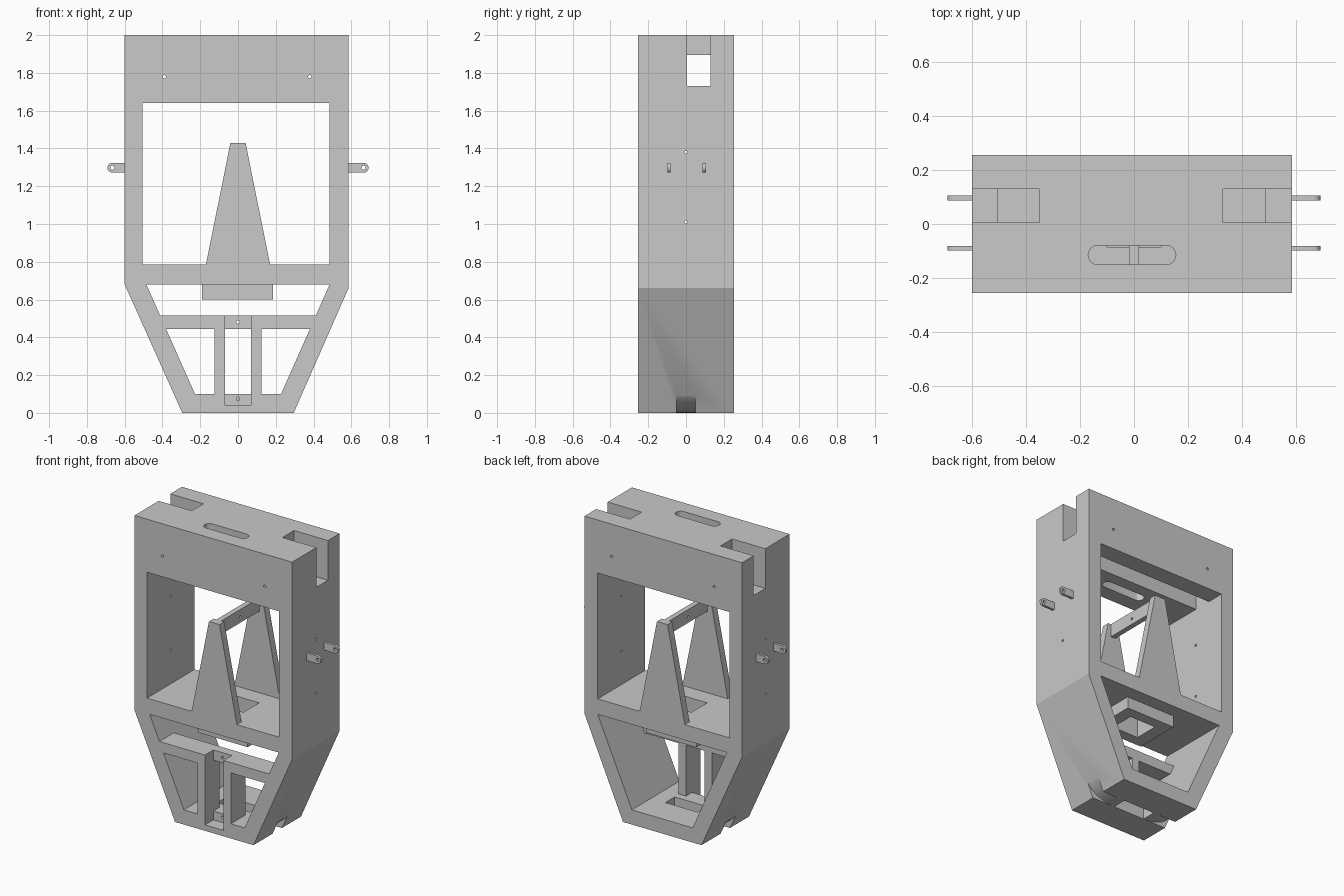
import bpy, bmesh, math

if "Cube" in bpy.data.objects:
    bpy.data.objects.remove(bpy.data.objects["Cube"])

grey = bpy.data.materials.new("plain grey")
grey.diffuse_color = (0.585, 0.585, 0.585, 1)
grey.use_nodes = True
grey.node_tree.nodes["Principled BSDF"].inputs["Base Color"].default_value = grey.diffuse_color


def prism(name, pts, lo, hi, axis="y"):
    """Extrude a 2D outline along y (xz outline), z (xy outline) or x (yz outline)."""
    place = {"y": lambda a, b, t: (a, t, b),
             "z": lambda a, b, t: (a, b, t),
             "x": lambda a, b, t: (t, a, b)}[axis]
    bm = bmesh.new()
    low = [bm.verts.new(place(a, b, lo)) for a, b in pts]
    high = [bm.verts.new(place(a, b, hi)) for a, b in pts]
    bm.faces.new(low)
    bm.faces.new(high)
    for i in range(len(pts)):
        j = (i + 1) % len(pts)
        bm.faces.new((low[i], low[j], high[j], high[i]))
    bmesh.ops.recalc_face_normals(bm, faces=bm.faces)
    if bm.calc_volume(signed=True) < 0:
        bmesh.ops.reverse_faces(bm, faces=bm.faces)
    mesh = bpy.data.meshes.new(name)
    bm.to_mesh(mesh)
    bm.free()
    mesh.materials.append(grey)
    ob = bpy.data.objects.new(name, mesh)
    bpy.context.collection.objects.link(ob)
    return ob


def rect(a0, a1, b0, b1):
    return [(a0, b0), (a1, b0), (a1, b1), (a0, b1)]


def box(name, x0, x1, y0, y1, z0, z1):
    return prism(name, rect(x0, x1, z0, z1), y0, y1)


def circle(a, b, r, n=12, start=0.0, sweep=2 * math.pi):
    full = sweep > 6
    return [(a + r * math.cos(start + sweep * i / (n if full else n - 1)),
             b + r * math.sin(start + sweep * i / (n if full else n - 1))) for i in range(n)]


def volume(mesh):
    bm = bmesh.new()
    bm.from_mesh(mesh)
    v = bm.calc_volume(signed=True)
    bm.free()
    return v


def cut(ob, cutter):
    """Subtract the cutter; a result is kept only if its volume is plausible."""
    cutter.hide_render = True
    before, removed = volume(ob.data), volume(cutter.data)
    for solver in ("EXACT", "MANIFOLD", "FLOAT"):
        mod = ob.modifiers.new("cut", "BOOLEAN")
        mod.operation = "DIFFERENCE"
        mod.solver = solver
        mod.object = cutter
        bpy.context.view_layer.update()
        deps = bpy.context.evaluated_depsgraph_get()
        mesh = bpy.data.meshes.new_from_object(ob.evaluated_get(deps))
        ob.modifiers.remove(mod)
        after = volume(mesh)
        if before - removed * 1.02 - 1e-6 <= after < before - 1e-9:
            ob.data = mesh
            break
    bpy.data.objects.remove(cutter, do_unlink=True)


# Main housing with tapered lower end
frame = prism("housing", [(-0.6, 2), (-0.6, 0.68), (-0.295, 0), (0.295, 0),
                          (0.585, 0.66), (0.585, 2)], -0.255, 0.255)


def edge(z):
    return 0.228 + (z - 0.1) * 0.443


def band(z0, z1):
    return [(-edge(z0), z0), (edge(z0), z0), (edge(z1), z1), (-edge(z1), z1)]


# Upper window and lower opening
cut(frame, box("window_cutter", -0.505, 0.485, -0.4, 0.4, 0.785, 1.64))
cut(frame, prism("opening_cutter", band(0.1, 0.68), -0.4, 0.4))

# Top cavity with side slots, and the rounded slot
cut(frame, box("cavity_cutter", -0.505, 0.485, 0.005, 0.13, 1.6, 1.895))
cut(frame, box("left_slot_cutter", -0.8, -0.35, 0.005, 0.13, 1.73, 2.1))
cut(frame, box("right_slot_cutter", 0.33, 0.8, 0.005, 0.13, 1.73, 2.1))
pill = (circle(0.12, -0.115, 0.035, 9, -math.pi / 2, math.pi)
        + circle(-0.135, -0.115, 0.035, 9, math.pi / 2, math.pi))
cut(frame, prism("pill_cutter", pill, 1.6, 2.1, "z"))

# Shelf hole, bottom recess, bottom hole and curved grooves round the lower corners
cut(frame, box("shelf_hole_cutter", -0.1, 0.1, -0.085, 0.085, 0.6, 0.85))
cut(frame, box("bottom_recess_cutter", -0.07, 0.07, -0.4, -0.165, 0.04, 0.2))
cut(frame, box("bottom_hole_cutter", -0.12, 0.12, -0.05, 0.05, -0.1, 0.2))
for s in (-1, 1):
    arc = []
    for i in range(13):
        t = i / 12
        arc.append((s * ((1 - t) ** 2 * 0.342 + 2 * t * (1 - t) * 0.27 + t * t * 0.11),
                    (1 - t) ** 2 * 0.1))
    cut(frame, prism("groove_cutter", arc + [(s * 0.11, -0.1), (s * 0.45, -0.1), (s * 0.45, 0.1)],
                     -0.05, 0.05))

# Small screw holes in the housing
for x in (-0.39, 0.38):
    cut(frame, prism("hole_cutter", circle(x, 1.78, 0.009), -0.4, 0.4))
cut(frame, prism("hole_cutter", circle(0, 0.075, 0.009), -0.4, -0.07))
for z in (1.01, 1.38):
    cut(frame, prism("hole_cutter", circle(0, z, 0.008), -0.8, 0.8, "x"))

# Tapered uprights on the front and back faces
for name, y0, y1 in (("front_upright", -0.255, -0.205), ("back_upright", 0.205, 0.255)):
    prism(name, [(-0.17, 0.785), (0.17, 0.785), (0.04, 1.43), (-0.04, 1.43)], y0, y1)

# Crossbar between the uprights
bar = box("crossbar", -0.018, 0.018, -0.205, 0.205, 1.34, 1.43)
cut(bar, prism("hole_cutter", circle(0, 1.38, 0.008), -0.2, 0.2, "x"))

# Front divider: notched rail with two posts
rail = prism("divider_rail", band(0.445, 0.515), -0.255, -0.1)
cut(rail, box("notch_cutter", -0.07, 0.07, -0.4, -0.165, 0.4, 0.6))
cut(rail, prism("hole_cutter", circle(0, 0.48, 0.009), -0.4, 0.0))
box("left_post", -0.125, -0.07, -0.255, -0.1, 0.1, 0.445)
box("right_post", 0.07, 0.125, -0.255, -0.1, 0.1, 0.445)

# Socket under the shelf
socket = box("socket", -0.19, 0.185, -0.16, 0.16, 0.6, 0.68)
cut(socket, box("socket_cutter", -0.1, 0.1, -0.085, 0.085, 0.5, 0.8))

# Side lugs with rounded ends and holes
for s, wall, side in ((-1, 0.6, "left"), (1, 0.585, "right")):
    for y, pos in ((-0.09, "front"), (0.097, "rear")):
        shape = [(wall, 1.272)] + circle(0.665, 1.298, 0.026, 11, -math.pi / 2, math.pi) + [(wall, 1.324)]
        lug = prism(f"{side}_{pos}_lug", [(s * a, b) for a, b in shape], y - 0.009, y + 0.009)
        cut(lug, prism("hole_cutter", circle(s * 0.665, 1.298, 0.011), -0.4, 0.4))

# Smooth only the rounded surfaces
for ob in list(bpy.context.scene.objects):
    bpy.ops.object.select_all(action="DESELECT")
    ob.select_set(True)
    bpy.context.view_layer.objects.active = ob
    bpy.ops.object.shade_smooth_by_angle(angle=math.radians(22))
